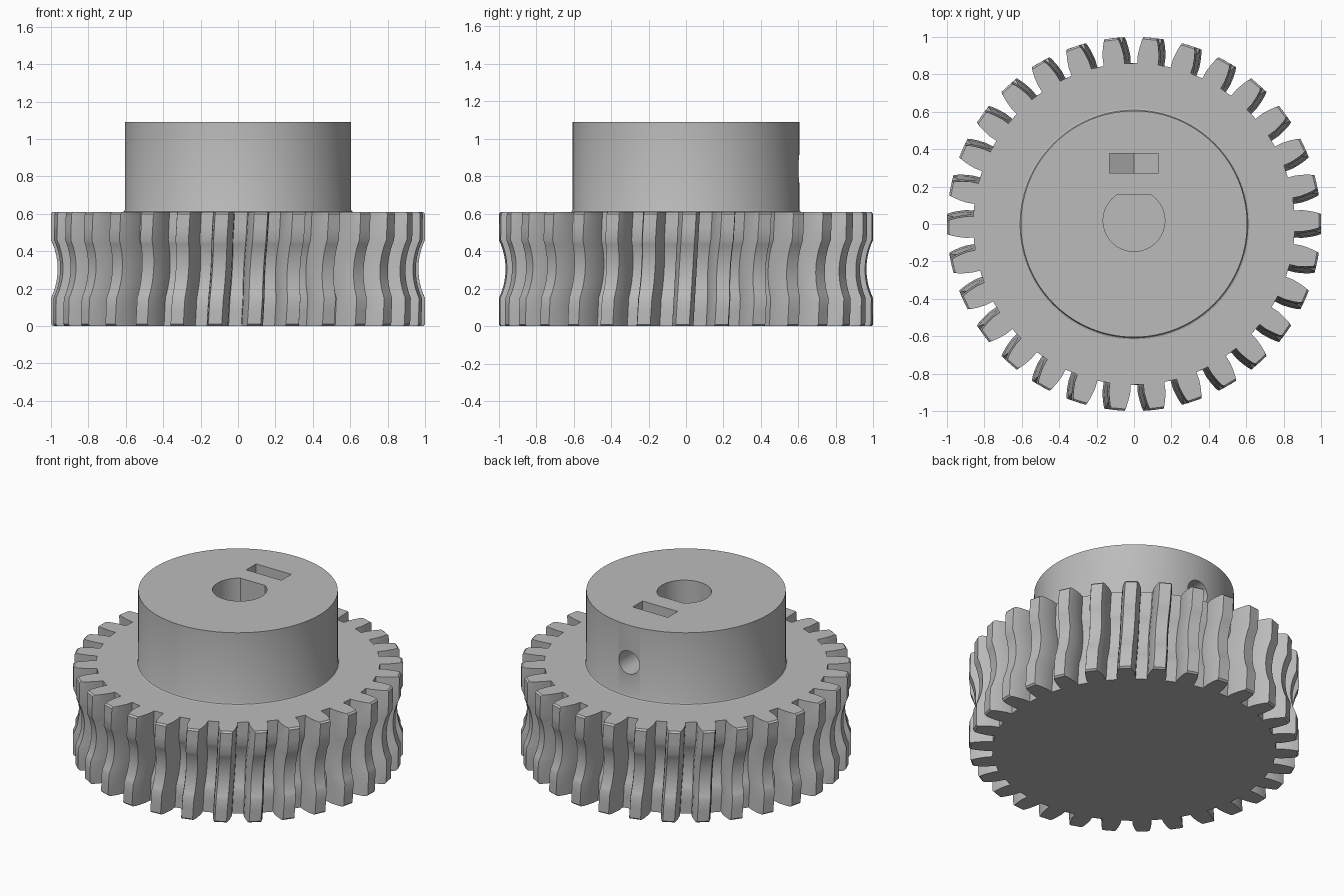
import bpy, bmesh
from math import sin, cos, pi, radians, sqrt, asin

cube = bpy.data.objects.get("Cube")
if cube:
    bpy.data.objects.remove(cube, do_unlink=True)

grey = bpy.data.materials.new("plain grey")
grey.use_nodes = True
colour = (0.5, 0.5, 0.5, 1)
grey.diffuse_color = colour
grey.node_tree.nodes["Principled BSDF"].inputs["Base Color"].default_value = colour


def loft(name, rings):
    """Skin a stack of equal closed rings and cap both ends."""
    bm = bmesh.new()
    loops = [[bm.verts.new(p) for p in ring] for ring in rings]
    n = len(loops[0])
    for low, high in zip(loops, loops[1:]):
        for i in range(n):
            j = (i + 1) % n
            bm.faces.new((low[i], low[j], high[j], high[i]))
    bm.faces.new(loops[0][::-1])
    bm.faces.new(loops[-1])
    bmesh.ops.recalc_face_normals(bm, faces=bm.faces)
    mesh = bpy.data.meshes.new(name)
    bm.to_mesh(mesh)
    bm.free()
    mesh.materials.append(grey)
    obj = bpy.data.objects.new(name, mesh)
    bpy.context.collection.objects.link(obj)
    return obj


def circle(r, n=96):
    return [(r * cos(2 * pi * i / n), r * sin(2 * pi * i / n)) for i in range(n)]


def smooth(obj):
    bpy.ops.object.select_all(action='DESELECT')
    obj.select_set(True)
    bpy.context.view_layer.objects.active = obj
    bpy.ops.object.shade_smooth_by_angle(angle=radians(25))


def carve(obj, cutter):
    cutter.hide_render = True
    mod = obj.modifiers.new("cut", 'BOOLEAN')
    mod.operation = 'DIFFERENCE'
    mod.solver = 'EXACT'
    mod.object = cutter
    bpy.context.view_layer.objects.active = obj
    bpy.ops.object.modifier_apply(modifier=mod.name)
    bpy.data.objects.remove(cutter, do_unlink=True)


# Toothed wheel: slightly twisted teeth with a hollow throat
TEETH, HEIGHT, DEPTH = 30, 0.61, 0.14
THROAT, ARC, CENTRE = 0.155, 0.361, 1.326
# Half of a tooth: (fraction of depth, half width)
HALF = [(0, 0.056), (0.3, 0.057), (0.6, 0.051), (0.85, 0.043), (1, 0.036)]
TOOTH = [(f, -w) for f, w in HALF] + [(f, w) for f, w in reversed(HALF)]


def tip_radius(z):
    d = abs(z - HEIGHT / 2)
    return 1.0 if d >= THROAT else CENTRE - sqrt(ARC ** 2 - d ** 2)


def wheel_ring(z, trim):
    tip = tip_radius(z)
    twist = radians(2.2) * (z / HEIGHT - 0.5)
    ring = []
    for t in range(TEETH):
        middle = 2 * pi * t / TEETH + twist
        for f, w in TOOTH:
            r = tip - DEPTH * (1 - f) - (trim if f == 1 else 0)
            a = middle + asin(w / r)
            ring.append((r * cos(a), r * sin(a), z))
    return ring


STEPS = 14
levels = [0, 0.01, 0.08]
levels += [HEIGHT / 2 + THROAT * (2 * i / STEPS - 1) for i in range(STEPS + 1)]
levels += [HEIGHT - 0.08, HEIGHT - 0.01, HEIGHT]
wheel = loft("toothed_wheel",
             [wheel_ring(z, 0.01 if z in (0, HEIGHT) else 0) for z in levels])
smooth(wheel)

# Hub with a small fillet at its foot
profile = [(0.617, 0.6), (0.617, 0.61), (0.609, 0.613), (0.605, 0.622), (0.605, 1.09)]
hub = loft("hub", [[(x, y, z) for x, y in circle(r)] for r, z in profile])

# Blind bore with one flat side
bore = [(x, min(y + 0.018, 0.155)) for x, y in circle(0.165, 64)]
bore = [p for i, p in enumerate(bore) if p[1] < 0.155 or bore[i - 1][1] < 0.155
        or bore[(i + 1) % len(bore)][1] < 0.155]
carve(hub, loft("bore_cutter", [[(x, y, z) for x, y in bore] for z in (0.62, 1.2)]))

# Nut slot with a pointed floor
SCREW_Z = 0.84
slot = [(-0.13, 1.2), (-0.13, SCREW_Z - 0.075), (0, SCREW_Z - 0.15),
        (0.13, SCREW_Z - 0.075), (0.13, 1.2)]
carve(hub, loft("slot_cutter", [[(x, y, z) for x, z in slot] for y in (0.273, 0.377)]))

# Screw hole from the back into the bore
carve(hub, loft("screw_cutter", [[(x, y, z + SCREW_Z) for x, z in circle(0.077, 40)]
                                 for y in (0.05, 0.8)]))
smooth(hub)
